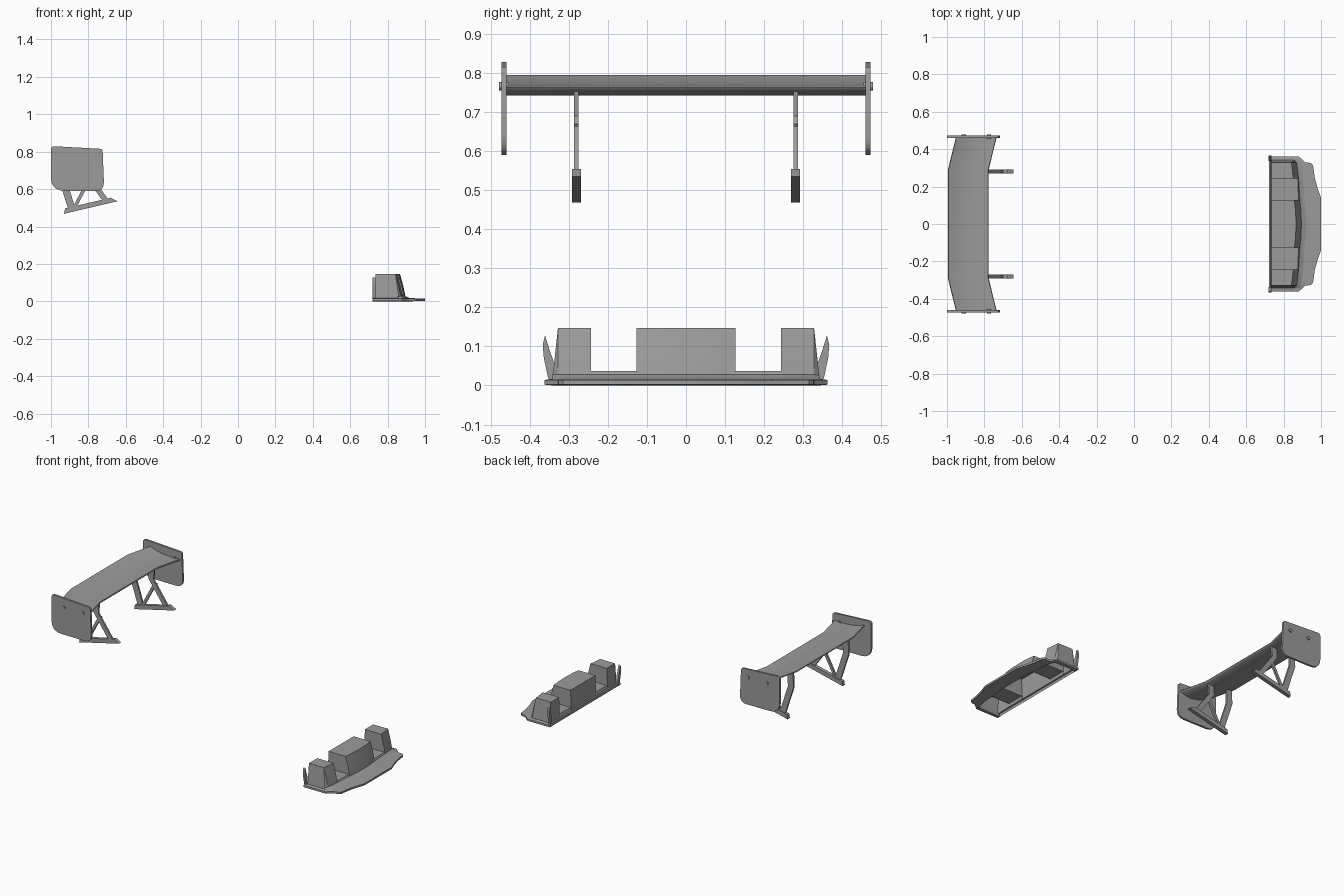
import bpy, bmesh, math
from mathutils import Matrix, Vector

cube = bpy.data.objects.get("Cube")
if cube:
    bpy.data.objects.remove(cube, do_unlink=True)

grey = bpy.data.materials.new("plain_grey")
grey.use_nodes = True
grey.diffuse_color = (0.33, 0.33, 0.33, 1)
grey.node_tree.nodes["Principled BSDF"].inputs["Base Color"].default_value = (0.33, 0.33, 0.33, 1)


def finish(name, bm):
    bmesh.ops.recalc_face_normals(bm, faces=bm.faces)
    mesh = bpy.data.meshes.new(name)
    bm.to_mesh(mesh)
    bm.free()
    mesh.materials.append(grey)
    obj = bpy.data.objects.new(name, mesh)
    bpy.context.collection.objects.link(obj)
    bpy.ops.object.select_all(action="DESELECT")
    obj.select_set(True)
    bpy.context.view_layer.objects.active = obj
    bpy.ops.object.shade_smooth_by_angle(angle=math.radians(25))
    return obj


def loft(name, rows, closed=False):
    """Skin equal-length rows of points; closed rows get end caps."""
    bm = bmesh.new()
    grid = [[bm.verts.new(p) for p in row] for row in rows]
    n = len(rows[0])
    for a, b in zip(grid, grid[1:]):
        for i in range(n if closed else n - 1):
            j = (i + 1) % n
            bm.faces.new((a[i], a[j], b[j], b[i]))
    if closed:
        bm.faces.new(grid[0])
        bm.faces.new(grid[-1])
    else:
        bmesh.ops.remove_doubles(bm, verts=bm.verts, dist=0.0001)
    return finish(name, bm)


def prism(name, pts, y0, y1):
    """Extrude an x-z outline along y."""
    return loft(name, [[(x, y, z) for x, z in pts] for y in (y0, y1)], True)


def ribbon(path, w):
    return [(x - w, z) for x, z in path] + [(x + w, z) for x, z in reversed(path)]


def rounded(pts, radii, steps=5):
    """Round each corner of an outline with its own radius."""
    out = []
    for i, r in enumerate(radii):
        p, a, b = (Vector(pts[k % len(pts)]) for k in (i, i - 1, i + 1))
        a, b = p + (a - p).normalized() * r, p + (b - p).normalized() * r
        for k in range(steps + 1):
            t = k / steps
            out.append(tuple(a * (1 - t) ** 2 + p * 2 * t * (1 - t) + b * t * t))
    return out


# Wing blade: cambered section swept forward at the tips
section = [(-.78, .769), (-.83, .766), (-.90, .770), (-.95, .780), (-.992, .795),
           (-.995, .790), (-.95, .768), (-.90, .751), (-.85, .742), (-.80, .750),
           (-.782, .758), (-.777, .764)]
loft("wing_blade", [[(x + dx, y, z) for x, z in section]
                    for y, dx in ((-.465, .043), (-.29, 0), (.29, 0), (.465, .043))], True)

plate = rounded([(-1, .83), (-.724, .815), (-.715, .59), (-1, .592)], [.02, .015, .05, .07])
foot = [(-.93, .468), (-.645, .535), (-.68, .554), (-.925, .497)]
struts = {
    "rear_strut": ([(-.888, .495), (-.948, .68), (-.945, .768)], .02),
    "front_strut": ([(-.708, .54), (-.815, .69), (-.81, .756)], .018),
    "brace_strut": ([(-.873, .505), (-.785, .67)], .01),
}
fin = [(.336, .012), (.353, .018), (.364, .07), (.367, .105),
       (.361, .128), (.349, .09), (.338, .058)]

for s, side in ((1, "left"), (-1, "right")):
    # End plates and their bolts
    prism("end_plate_" + side, plate, s * .46, s * .473)
    for x, place in ((-.91, "rear"), (-.775, "front")):
        bm = bmesh.new()
        bmesh.ops.create_cone(bm, cap_ends=True, segments=12, radius1=.011, radius2=.011, depth=.024,
                              matrix=Matrix.Translation((x, s * .467, .766))
                              @ Matrix.Rotation(math.pi / 2, 4, "X"))
        finish(f"{place}_bolt_{side}", bm)
    # Wing supports
    prism("mount_foot_" + side, foot, s * .269, s * .292)
    for name, (path, w) in struts.items():
        prism(f"{name}_{side}", ribbon(path, w), s * .275, s * .287)
    # Upright fin at each rear corner of the splitter
    loft("splitter_fin_" + side, [[(x, s * y, z) for y, z in fin] for x in (.72, .734)], True)


# Bumper shell: open underneath, raised in the middle and at both ends
def shell_row(y, h, back, top, foot_x):
    return [(.722, y, 0), (.722, y, .018), (back, y, .02), (.736, y, h), (top, y, h),
            (top * .4 + foot_x * .6 - .015, y, h * .42 + .01), (foot_x - .03, y, .028),
            (foot_x - .012, y, .02), (foot_x, y, .016)]


half = [(0, .147, .73, .866, .925), (.07, .147, .73, .864, .923), (.127, .147, .73, .857, .917),
        (.127, .037, .73, .88, .917), (.243, .037, .73, .875, .91),
        (.243, .147, .73, .852, .91), (.328, .147, .73, .842, .90), (.342, .018, .73, .86, .885)]
rows = [shell_row(-y, *r) for y, *r in reversed(half[1:])] + [shell_row(y, *r) for y, *r in half]
loft("splitter_shell", rows)

# Splitter lip: rim running around the sides and front of the shell
rim = [((1.0, 0), (.915, 0)), ((1.0, .14), (.908, .14)), ((.982, .19), (.902, .19)),
       ((.966, .25), (.90, .25)), ((.957, .315), (.89, .31)), ((.945, .326), (.885, .325)),
       ((.915, .33), (.88, .335)), ((.88, .362), (.865, .339)), ((.72, .362), (.72, .339))]
lip = []
for s, pairs in ((-1, reversed(rim[1:])), (1, rim)):
    for (ox, oy), (ix, iy) in pairs:
        lip.append([(ox, s * oy, .002), (ox, s * oy, .014), (ix, s * iy, .018), (ix, s * iy, 0)])
loft("splitter_lip", lip, True)
